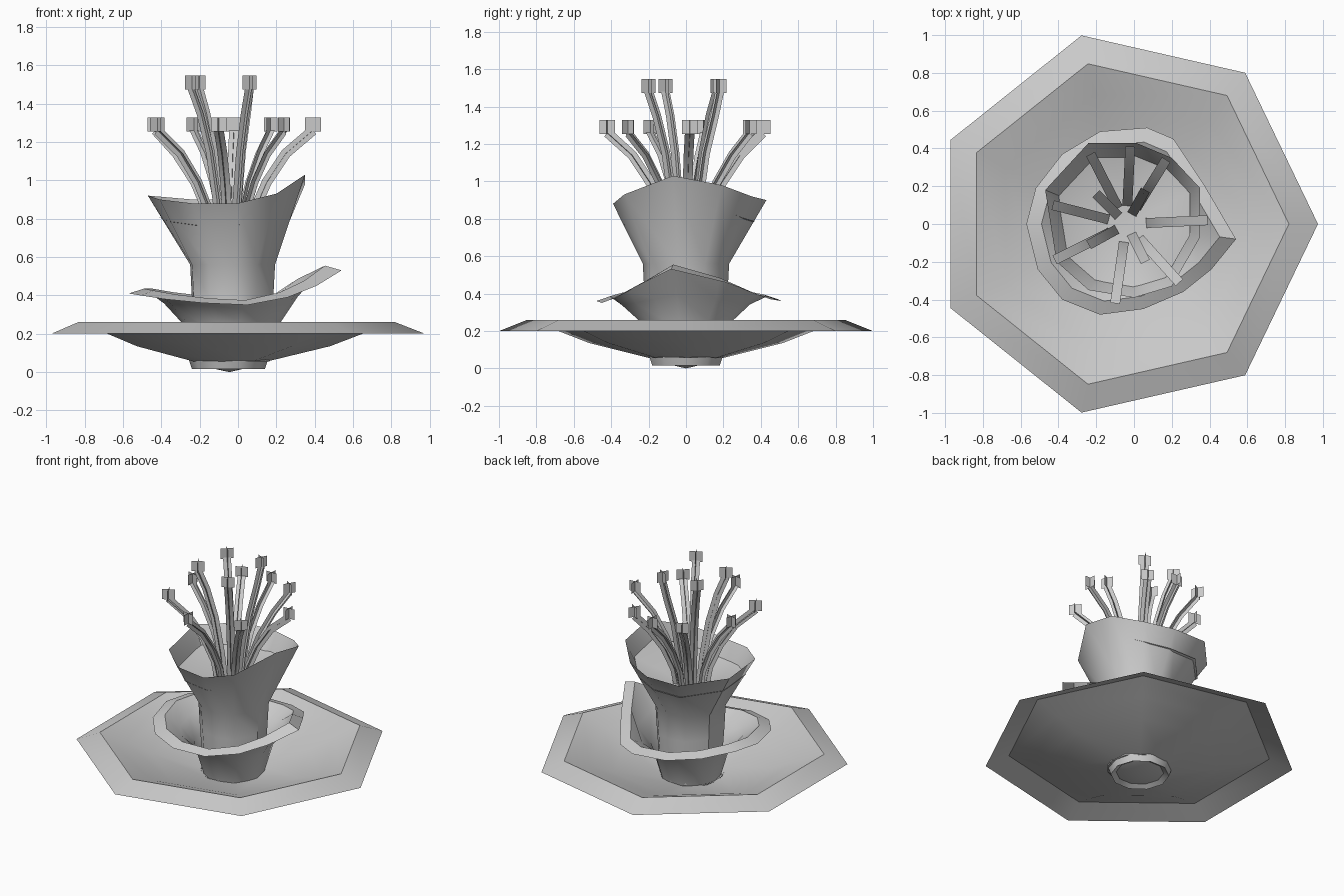
import bpy, bmesh, math
from mathutils import Vector

if "Cube" in bpy.data.objects:
    bpy.data.objects.remove(bpy.data.objects["Cube"])


def loft(name, rings, cap=None, angle=40):
    """Bridge closed rings of equal length; cap = optional end point."""
    bm = bmesh.new()
    loops = [[bm.verts.new(p) for p in r] for r in rings]
    n = len(loops[0])
    for a, b in zip(loops, loops[1:]):
        for i in range(n):
            bm.faces.new((a[i], a[(i + 1) % n], b[(i + 1) % n], b[i]))
    if cap:
        c = bm.verts.new(cap)
        for i in range(n):
            bm.faces.new((loops[-1][i], loops[-1][(i + 1) % n], c))
    bmesh.ops.recalc_face_normals(bm, faces=bm.faces)
    finish(name, bm, angle)


def finish(name, bm, angle):
    me = bpy.data.meshes.new(name)
    bm.to_mesh(me)
    bm.free()
    ob = bpy.data.objects.new(name, me)
    bpy.context.collection.objects.link(ob)
    bpy.ops.object.select_all(action='DESELECT')
    ob.select_set(True)
    bpy.context.view_layer.objects.active = ob
    bpy.ops.object.shade_smooth_by_angle(angle=math.radians(angle))


def ngon(n, r, z, cx=-0.05):
    return [(cx + r * math.cos(2 * math.pi * i / n), r * math.sin(2 * math.pi * i / n), z)
            for i in range(n)]


def ring_like(rim, r, z, cx=-0.035, flat=1.0):
    """Round ring whose points follow the directions of an irregular rim."""
    zm = sum(p[2] for p in rim) / len(rim)
    out = []
    for x, y, rz in rim:
        a = math.atan2(y, x - cx)
        out.append((cx + r * math.cos(a), r * math.sin(a), z + (rz - zm) * (1 - flat)))
    return out


def scaled(rim, s, dz, cx=-0.035):
    return [(cx + (x - cx) * s, y * s, z + dz) for x, y, z in rim]


# Seven-sided lower dish with drooping lip
loft("lower_dish", [ngon(7, r, z) for r, z in
                    ((1.024, 0.20), (0.87, 0.26), (0.70, 0.20), (0.53, 0.135), (0.2, 0.055))])

# Stub under the dish, with a shallow pointed floor
loft("base_stub", [ngon(10, 0.205, 0.06), ngon(10, 0.19, 0.015), ngon(10, 0.155, 0.035)],
     cap=(-0.045, 0, 0.0))

# Middle flared collar with one raised point
collar = [(0.54, -0.08, 0.53), (0.37, 0.21, 0.46), (0.21, 0.45, 0.37), (0.07, 0.51, 0.36),
          (-0.18, 0.49, 0.37), (-0.38, 0.37, 0.39), (-0.52, 0.19, 0.41), (-0.57, 0.0, 0.41),
          (-0.51, -0.24, 0.40), (-0.38, -0.40, 0.38), (-0.18, -0.48, 0.36),
          (0.05, -0.45, 0.35), (0.26, -0.36, 0.39), (0.41, -0.24, 0.45)]
loft("middle_collar", [collar, scaled(collar, 0.85, 0.025),
                       ring_like(collar, 0.35, 0.355, flat=0.7),
                       ring_like(collar, 0.26, 0.26), ring_like(collar, 0.2, 0.055)])

# Tall inner cup with an uneven rim
cup = [(0.35, -0.07, 1.03), (0.35, 0.19, 0.98), (0.20, 0.35, 0.92), (0.01, 0.43, 0.90),
       (-0.24, 0.43, 0.90), (-0.47, 0.18, 0.92), (-0.41, -0.20, 0.90), (-0.24, -0.35, 0.88),
       (0.0, -0.39, 0.88), (0.20, -0.33, 0.93)]
loft("inner_cup", [cup, ring_like(cup, 0.232, 0.56), ring_like(cup, 0.222, 0.38),
                   ring_like(cup, 0.2, 0.06)])

# Funnel floor inside the cup
loft("cup_floor", [scaled(cup, 0.86, -0.115)], cap=(-0.045, 0, 0.68))


def stamen(name, tip, path):
    """Two crossed strips along a bent path, with crossed square tips."""
    c = Vector((-0.04, 0, 0))
    d = Vector((tip[0], tip[1], 0)) - c
    rt = d.length
    d.normalize()
    side = Vector((-d.y, d.x, 0))
    bm = bmesh.new()
    pts = [c + d * r + Vector((0, 0, z)) for r, z in path]
    pts.append(c + d * rt + Vector((0, 0, tip[2] - 0.03)))

    def strip(points, offs):
        prev = None
        for p, o in zip(points, offs):
            cur = (bm.verts.new(p - o), bm.verts.new(p + o))
            if prev:
                bm.faces.new((prev[0], prev[1], cur[1], cur[0]))
            prev = cur

    n = len(pts)
    tang = [(pts[min(i + 1, n - 1)] - pts[max(i - 1, 0)]).normalized() for i in range(n)]
    strip(pts, [side * 0.026] * n)
    strip(pts, [t.cross(side) * 0.026 for t in tang])
    top = c + d * rt + Vector((0, 0, tip[2]))
    up = Vector((0, 0, 0.037))
    for v in (d, side):
        strip([top - up, top + up], [v * 0.042] * 2)
    finish(name, bm, 30)


# Outer ring of eight low stamens
low = [(0.39, 0.02), (0.17, 0.34), (-0.02, 0.41), (-0.23, 0.37),
       (-0.43, 0.10), (-0.42, -0.19), (-0.10, -0.42), (0.24, -0.31)]
for i, (x, y) in enumerate(low):
    stamen(f"low_stamen_{i + 1}", (x, y, 1.29),
           [(0.08, 0.62), (0.12, 0.83), (0.19, 0.99), (0.29, 1.14)])

# Inner ring of four tall stamens
tall = [(0.06, 0.18), (-0.20, 0.16), (-0.24, -0.11), (0.06, -0.20)]
for i, (x, y) in enumerate(tall):
    stamen(f"tall_stamen_{i + 1}", (x, y, 1.51),
           [(0.05, 0.62), (0.08, 0.9), (0.12, 1.15), (0.175, 1.35)])
